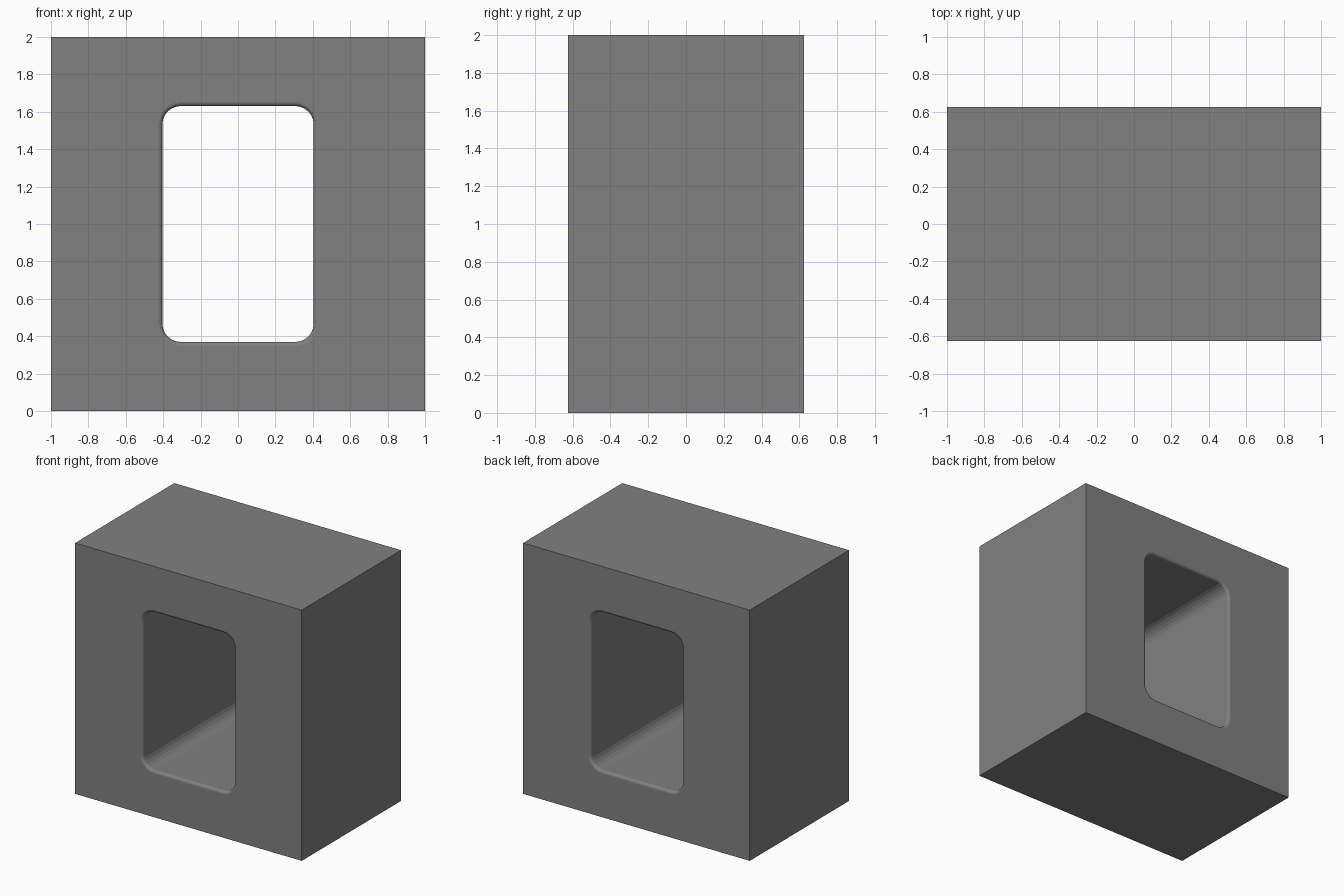
import bpy, bmesh, math

if "Cube" in bpy.data.objects:
    bpy.data.objects.remove(bpy.data.objects["Cube"])

W, D, H = 1.0, 0.625, 2.0          # half width, half depth, height
HX, HZ, R = 0.405, 0.631, 0.10     # half opening and its corner radius
F = 0.022                          # rounded lip of the opening
SEG, LIP = 6, 4                    # steps per corner and per lip
CORNERS = [(1, 1), (-1, 1), (-1, -1), (1, -1)]

bm = bmesh.new()


def opening_ring(grow, y):
    """Rounded rectangle, anticlockwise in x/z, enlarged by grow."""
    verts = []
    for k, (sx, sz) in enumerate(CORNERS):
        for i in range(SEG + 1):
            a = math.pi / 2 * (k + i / SEG)
            x = sx * (HX - R) + (R + grow) * math.cos(a)
            z = H / 2 + sz * (HZ - R) + (R + grow) * math.sin(a)
            verts.append(bm.verts.new((x, y, z)))
    return verts


# Tunnel with rounded lips at both ends
steps = [math.pi / 2 * i / LIP for i in range(LIP + 1)]
lip = [(F * (1 - math.cos(a)), D - F + F * math.sin(a)) for a in steps]
section = [(g, -y) for g, y in reversed(lip)] + lip
rings = [opening_ring(g, y) for g, y in section]
n = len(rings[0])
for a, b in zip(rings, rings[1:]):
    for i in range(n):
        j = (i + 1) % n
        bm.faces.new((a[i], a[j], b[j], b[i]))

# Front and back faces around the opening
frames = []
for ring, y in ((rings[0], -D), (rings[-1], D)):
    c = [bm.verts.new((sx * W, y, H / 2 + sz * H / 2)) for sx, sz in CORNERS]
    for k in range(4):
        s = k * (SEG + 1)
        for i in range(SEG):
            bm.faces.new((c[k], ring[s + i], ring[s + i + 1]))
        bm.faces.new((c[k], ring[s + SEG], ring[(s + SEG + 1) % n], c[(k + 1) % 4]))
    frames.append(c)

# Outer sides
f, b = frames
for k in range(4):
    m = (k + 1) % 4
    bm.faces.new((f[k], f[m], b[m], b[k]))

bmesh.ops.recalc_face_normals(bm, faces=bm.faces)
mesh = bpy.data.meshes.new("hollow_block")
bm.to_mesh(mesh)
bm.free()
block = bpy.data.objects.new("hollow_block", mesh)
bpy.context.collection.objects.link(block)

# Dark grey finish, flat faces
dark = bpy.data.materials.new("dark_grey")
dark.diffuse_color = (0.22, 0.22, 0.22, 1.0)
dark.use_nodes = True
dark.node_tree.nodes["Principled BSDF"].inputs["Base Color"].default_value = dark.diffuse_color
mesh.materials.append(dark)
